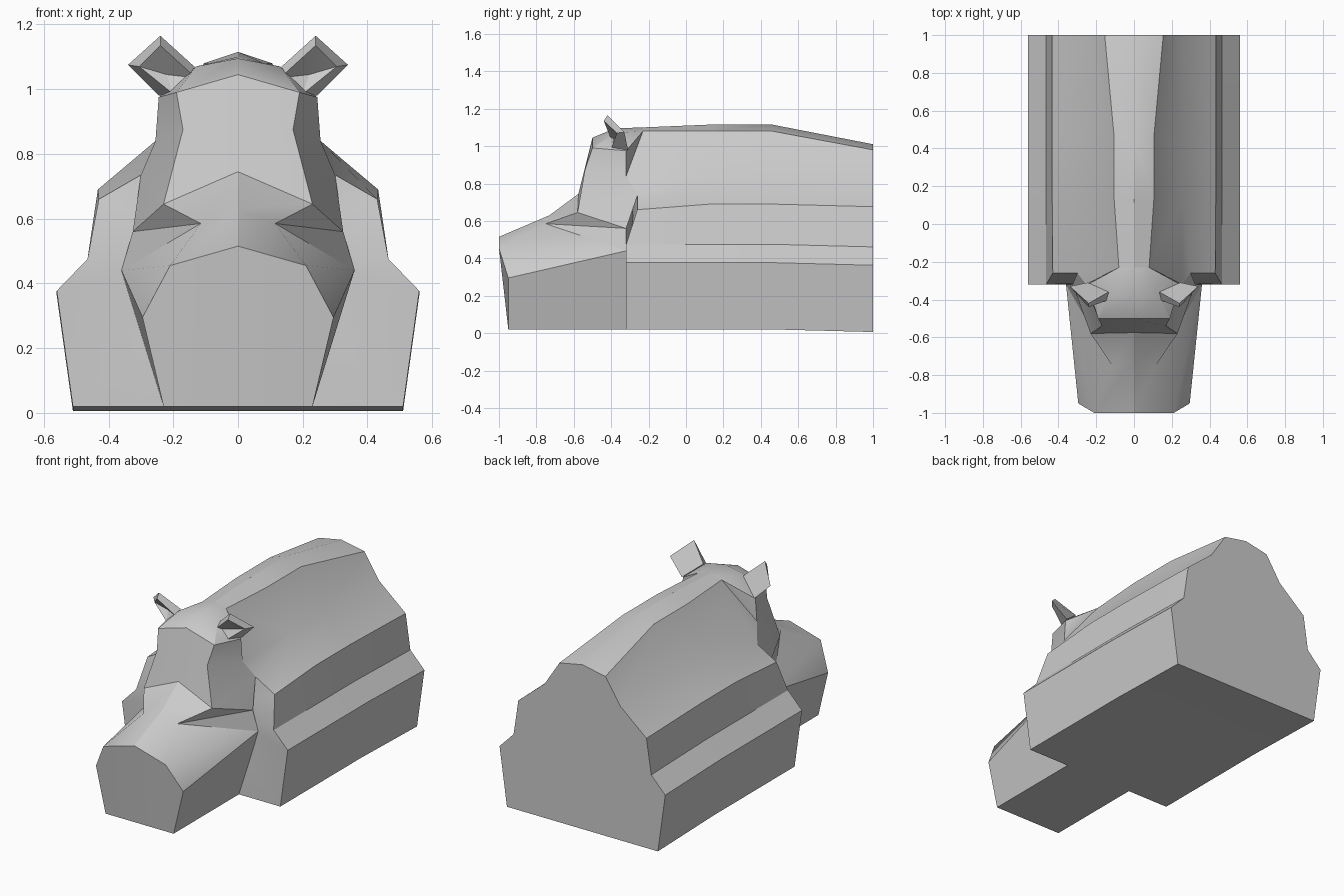
import bpy
import bmesh
import math
from mathutils import Vector

if "Cube" in bpy.data.objects:
    bpy.data.objects.remove(bpy.data.objects["Cube"], do_unlink=True)

# One plain hide colour
hide = bpy.data.materials.new("plain_grey")
hide.use_nodes = True
grey = (0.6, 0.6, 0.6, 1)
hide.diffuse_color = grey
hide.node_tree.nodes["Principled BSDF"].inputs["Base Color"].default_value = grey


def build(name, marks, faces, sides=(1, -1), weld=True):
    """Make an object from named landmarks, repeated on each listed side."""
    bm = bmesh.new()
    for side in sides:
        verts = {key: bm.verts.new((x * side, y, z)) for key, (x, y, z) in marks.items()}
        for face in faces:
            loop = [verts[key] for key in (face.split() if isinstance(face, str) else face)]
            bm.faces.new(loop if side > 0 else loop[::-1])
    if weld:
        bmesh.ops.remove_doubles(bm, verts=bm.verts, dist=0.0005)
    bmesh.ops.recalc_face_normals(bm, faces=bm.faces)
    mesh = bpy.data.meshes.new(name)
    bm.to_mesh(mesh)
    bm.free()
    mesh.materials.append(hide)
    obj = bpy.data.objects.new(name, mesh)
    bpy.context.collection.objects.link(obj)
    bpy.ops.object.select_all(action="DESELECT")
    obj.select_set(True)
    bpy.context.view_layer.objects.active = obj
    bpy.ops.object.shade_smooth_by_angle(angle=math.radians(30))
    return obj


# Body: one half profile carried along four stations
profile = {
    "belly": (0, 0.02), "foot": (0.51, 0.02), "flank": (0.56, 0.377),
    "ledge": (0.465, 0.475), "hip": (0.433, 0.69), "rib": (0.255, 0.84),
    "back": (0.105, 1.08), "spine": (0, 1.115),
}
stations = {"front": -0.32, "middle": 0.13, "loin": 0.46, "rear": 1.0}
body = {}
for place, y in stations.items():
    for part, (x, z) in profile.items():
        drop = 0.014 if place == "rear" else 0
        body[place, part] = Vector((x, y, z - drop))
body["rear", "back"] = Vector((0.155, 1, 0.98))
body["rear", "spine"] = Vector((0, 1, 1.01))
# The shoulder and nape sit further back than the chest
body["front", "hip"] = Vector((0.43, -0.26, 0.66))
body["front", "rib"] = Vector((0.3, -0.26, 0.735))
body["front", "neck"] = Vector((0.255, -0.32, 0.84))
body["front", "back"] = Vector((0.08, -0.23, 1.08))
body["front", "spine"] = Vector((0, -0.23, 1.1))
body["front", "core"] = Vector((0, -0.31, 0.5))

parts = list(profile)
places = list(stations)
panels = []
for near, far in zip(places, places[1:]):
    for low, high in zip(parts, parts[1:]):
        panel = [(near, low), (far, low), (far, high), (near, high)]
        if near == "front" and low == "rib":
            panel.append((near, "neck"))
        panels.append(panel)
panels.append([("rear", part) for part in parts])
rim = parts[:-2] + ["neck"] + parts[-2:]
for low, high in zip(rim, rim[1:]):
    panels.append([("front", key) for key in (low, high, "core")])
build("body", body, panels)

# Head: landmarks of the left half, mirrored
head = {
    "chin": (0, -0.95, 0.02), "chin_back": (0, -0.3, 0.02),
    "jaw": (0.23, -0.95, 0.02), "jaw_back": (0.23, -0.3, 0.02),
    "lip": (0.295, -0.95, 0.295), "muzzle": (0.21, -1, 0.455),
    "nose": (0, -1, 0.515), "cheek": (0.36, -0.32, 0.44),
    "socket": (0.325, -0.32, 0.56), "eye": (0.115, -0.75, 0.585),
    "bridge": (0, -0.73, 0.63), "brow": (0.23, -0.58, 0.645),
    "stop": (0, -0.575, 0.745), "temple": (0.17, -0.54, 0.875),
    "crest": (0.19, -0.5, 0.99), "peak": (0, -0.5, 1.045),
    "shoulder": (0.3, -0.26, 0.735), "neck": (0.255, -0.32, 0.84),
    "ear_base": (0.245, -0.32, 0.975), "ear_root": (0.13, -0.38, 1.07),
    "crown": (0, -0.38, 1.095), "nape": (0.08, -0.23, 1.08),
    "nape_mid": (0, -0.23, 1.1),
}
build("head", head, [
    "chin jaw jaw_back chin_back",
    "chin jaw lip muzzle nose",
    "jaw jaw_back cheek lip",
    "lip cheek muzzle",
    "muzzle cheek eye",
    "cheek socket eye",
    "nose muzzle eye bridge",
    "bridge eye brow stop",
    "eye socket brow",
    "stop brow temple crest peak",
    "brow socket shoulder",
    "brow shoulder neck",
    "brow neck temple",
    "temple neck ear_base crest",
    "peak crest ear_root crown",
    "crest ear_base ear_root",
    "ear_root ear_base nape",
    "crown ear_root nape nape_mid",
    "neck nape ear_base",
    "chin_back jaw_back cheek socket shoulder neck nape nape_mid",
])

# Ears: a thin diamond with a dished front
ear = {
    "root": (0.13, -0.4, 1.035), "tip": (0.24, -0.44, 1.135),
    "outer": (0.305, -0.37, 1.07), "base": (0.2, -0.4, 0.985),
    "pit": (0.22, -0.365, 1.045),
    "back_root": (0.135, -0.36, 1.07), "back_tip": (0.24, -0.42, 1.165),
    "back_outer": (0.34, -0.33, 1.075), "back_base": (0.245, -0.31, 0.98),
}
corners = ["root", "tip", "outer", "base"]
ear_faces = ["back_root back_tip back_outer back_base"]
for a, b in zip(corners, corners[1:] + corners[:1]):
    ear_faces += [f"{a} {b} pit", f"{a} {b} back_{b} back_{a}"]
build("left_ear", ear, ear_faces, sides=(1,))
build("right_ear", ear, ear_faces, sides=(-1,))
